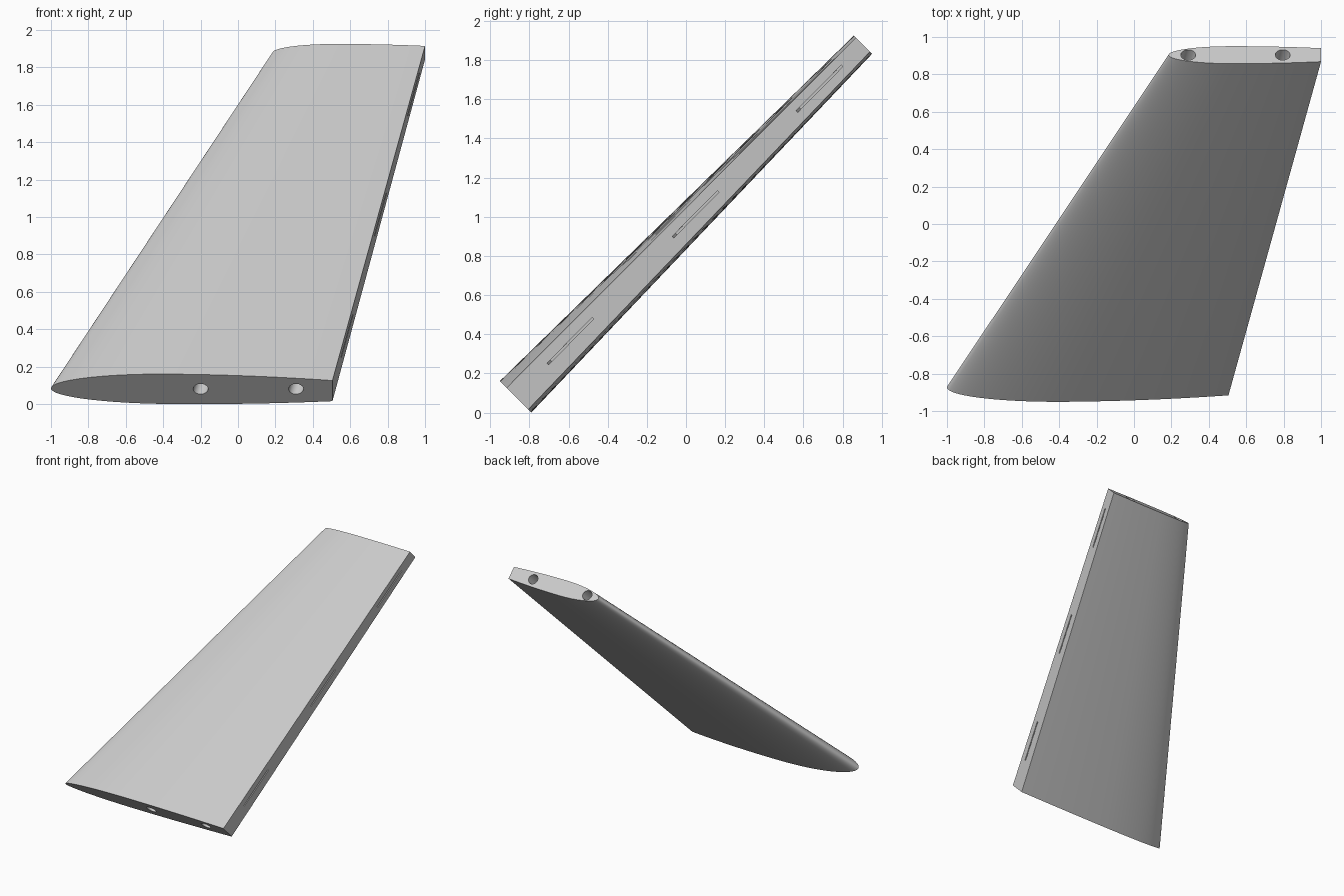
import bpy, bmesh, math
from mathutils import Vector, Matrix

if "Cube" in bpy.data.objects:
    bpy.data.objects.remove(bpy.data.objects["Cube"], do_unlink=True)

grey = bpy.data.materials.new("light grey")
grey.use_nodes = True
colour = (0.6, 0.6, 0.6, 1)
grey.diffuse_color = colour
grey.node_tree.nodes["Principled BSDF"].inputs["Base Color"].default_value = colour

# Wing frame: the chord runs along x, the span leans back at 45 degrees
THICK = Vector((0, -1, 1)).normalized()
SPAN = Vector((0, 1, 1)).normalized()
ROOT = dict(centre=Vector((0, -0.871, 0.081)), lead=-1.0, trail=0.505,
            half=0.113, blunt=0.69, camber=0.019)
TIP = dict(centre=Vector((0, 0.904, 1.879)), lead=0.185, trail=1.0,
           half=0.066, blunt=0.77, camber=0.0)
PEAK = 0.42  # chord fraction of greatest thickness


def section(end, f, side):
    """Point on an end profile; side is 1 for upper, -1 for lower, 0 for middle."""
    if f < PEAK:
        h = math.sqrt(max(0, 1 - ((PEAK - f) / PEAK) ** 2))
    else:
        h = 1 - (1 - end["blunt"]) * ((f - PEAK) / (1 - PEAK)) ** 2
    t = side * h * end["half"] + end["camber"] * (0.25 - f ** 1.5)
    x = end["lead"] + f * (end["trail"] - end["lead"])
    return end["centre"] + Vector((x, 0, 0)) + THICK * t


def make_object(name, bm):
    bmesh.ops.recalc_face_normals(bm, faces=bm.faces)
    mesh = bpy.data.meshes.new(name)
    bm.to_mesh(mesh)
    bm.free()
    mesh.materials.append(grey)
    obj = bpy.data.objects.new(name, mesh)
    bpy.context.collection.objects.link(obj)
    return obj


# Tapered wing lofted between the root and tip profiles
N = 32
stations = [1 - math.cos(math.pi / 2 * i / N) for i in range(N + 1)]
outline = [(f, 1) for f in reversed(stations)] + [(f, -1) for f in stations[1:]]
bm = bmesh.new()
root = [bm.verts.new(section(ROOT, *p)) for p in outline]
tip = [bm.verts.new(section(TIP, *p)) for p in outline]
for i in range(len(outline)):
    j = (i + 1) % len(outline)
    bm.faces.new((root[i], root[j], tip[j], tip[i]))
bm.faces.new(root)
bm.faces.new(tip)
wing = make_object("wing_panel", bm)

cutters = []

# Two spar tubes running the whole span
for x_root, x_tip in ((-0.2, 0.29), (0.31, 0.795)):
    a = ROOT["centre"] + Vector((x_root, 0, 0))
    b = TIP["centre"] + Vector((x_tip, 0, 0))
    axis = b - a
    bm = bmesh.new()
    bmesh.ops.create_cone(bm, cap_ends=True, segments=32, radius1=0.039, radius2=0.039,
                          depth=axis.length + 0.2)
    turn = axis.to_track_quat('Z', 'Y').to_matrix().to_4x4()
    bm.transform(Matrix.Translation((a + b) / 2) @ turn)
    cutters.append(make_object("spar_cutter", bm))

# Three narrow hinge slots in the trailing edge
edge_a = ROOT["centre"] + Vector((ROOT["trail"], 0, 0))
edge_b = TIP["centre"] + Vector((TIP["trail"], 0, 0))
along = (edge_b - edge_a).normalized()
inward = along.cross(THICK).normalized()
up = inward.cross(along)
for u in (0.158, 0.518, 0.875):
    basis = Matrix((inward, along, up)).transposed().to_4x4()
    bm = bmesh.new()
    bmesh.ops.create_cube(bm, size=1)
    bm.transform(Matrix.Translation(edge_a.lerp(edge_b, u)) @ basis
                 @ Matrix.Diagonal((0.24, 0.335, 0.011, 1)))
    cutters.append(make_object("slot_cutter", bm))

# Cut the tubes and slots, then remove the cutters
for c in cutters:
    c.hide_render = True
    mod = wing.modifiers.new("cut", 'BOOLEAN')
    mod.operation = 'DIFFERENCE'
    mod.solver = 'EXACT'
    mod.object = c
bpy.context.view_layer.update()
result = bpy.data.meshes.new_from_object(
    wing.evaluated_get(bpy.context.evaluated_depsgraph_get()))
wing.modifiers.clear()
wing.data = result
for c in cutters:
    bpy.data.objects.remove(c, do_unlink=True)

# One shared material and smooth skin with sharp rims
result.materials.clear()
result.materials.append(grey)
for p in result.polygons:
    p.material_index = 0
for o in bpy.context.selected_objects:
    o.select_set(False)
wing.select_set(True)
bpy.context.view_layer.objects.active = wing
bpy.ops.object.shade_smooth_by_angle(angle=math.radians(30))
